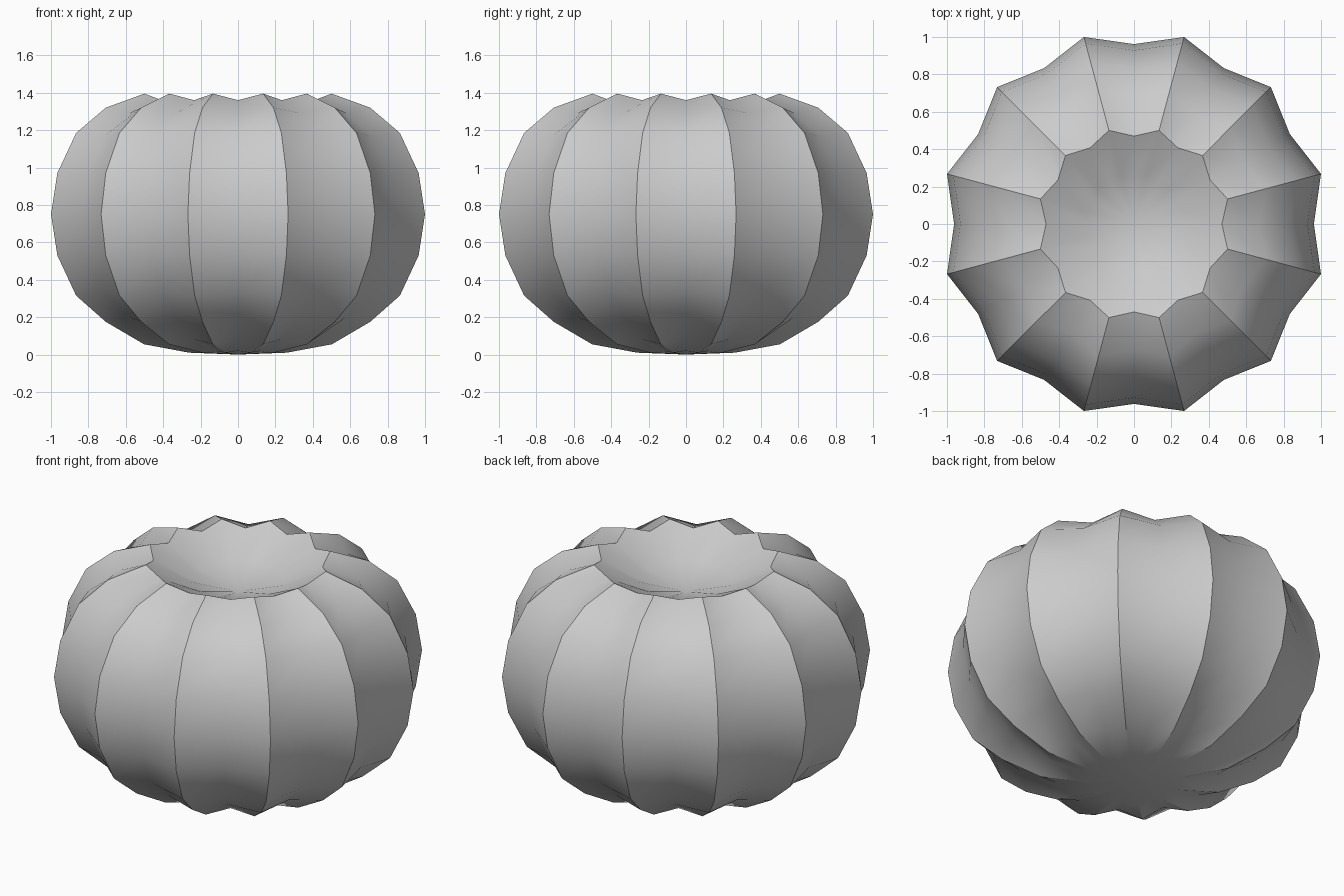
import bpy, math

cube = bpy.data.objects.get("Cube")
if cube:
    bpy.data.objects.remove(cube)

LOBES = 12
# ridge and groove profiles from base to crown: (radius, height)
RIDGE = [(.27, .01), (.52, .055), (.732, .175), (.896, .315), (1.0, .53), (1.035, .75),
         (1.0, .97), (.896, 1.185), (.732, 1.32), (.518, 1.395), (.268, 1.27)]
GROOVE = [(.24, .02), (.46, .08), (.67, .2), (.83, .335), (.928, .54), (.962, .75),
          (.928, .96), (.83, 1.165), (.67, 1.29), (.47, 1.36), (.25, 1.25)]
BASE_Z, CROWN_Z = 0.0, 1.19

# alternating meridians, closed at both poles
verts, faces = [], []
rows, count = len(RIDGE), LOBES * 2
for i in range(count):
    a = math.tau * i / count
    for r, z in (RIDGE if i % 2 else GROOVE):
        verts.append((r * math.cos(a), r * math.sin(a), z))
base, crown = len(verts), len(verts) + 1
verts += [(0, 0, BASE_Z), (0, 0, CROWN_Z)]
for i in range(count):
    p, q = i * rows, (i + 1) % count * rows
    faces.append((base, q, p))
    faces += [(p + k, q + k, q + k + 1, p + k + 1) for k in range(rows - 1)]
    faces.append((p + rows - 1, q + rows - 1, crown))

mesh = bpy.data.meshes.new("ribbed_body")
mesh.from_pydata(verts, [], faces)
body = bpy.data.objects.new("ribbed_body", mesh)
bpy.context.collection.objects.link(body)

# plain grey skin
mat = bpy.data.materials.new("plain_grey")
mat.use_nodes = True
grey = (.6, .6, .6, 1)
mat.diffuse_color = grey
mat.node_tree.nodes["Principled BSDF"].inputs["Base Color"].default_value = grey
mesh.materials.append(mat)

# smooth grooves, crisp ridges
bpy.ops.object.select_all(action='DESELECT')
body.select_set(True)
bpy.context.view_layer.objects.active = body
bpy.ops.object.shade_smooth_by_angle(angle=math.radians(30))
